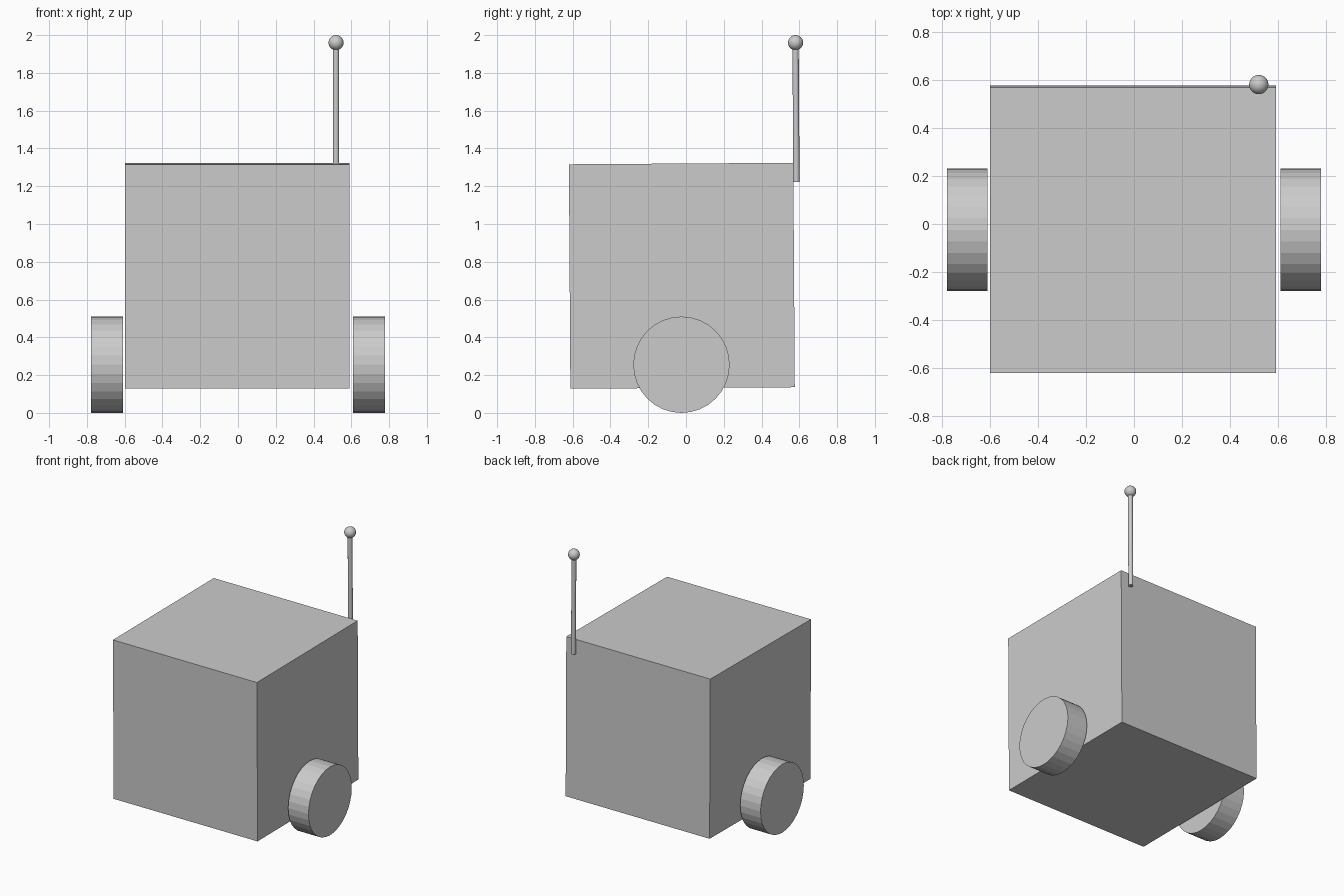
import bpy, math
from mathutils import Vector

if "Cube" in bpy.data.objects:
    bpy.data.objects.remove(bpy.data.objects["Cube"])

TILT = 0.0065  # the whole machine leans very slightly about x

grey = bpy.data.materials.new("plain grey")
grey.diffuse_color = (0.6, 0.6, 0.6, 1)
grey.use_nodes = True
grey.node_tree.nodes["Principled BSDF"].inputs["Base Color"].default_value = grey.diffuse_color


def finish(name, smooth=False):
    ob = bpy.context.object
    ob.name = name
    ob.data.materials.append(grey)
    if smooth:
        bpy.ops.object.shade_smooth_by_angle(angle=math.radians(40))
    return ob


# Cube body
bpy.ops.mesh.primitive_cube_add(size=1.188, location=(-0.004, -0.022, 0.726),
                                rotation=(TILT, 0, 0))
finish("body")

# Pair of wheels, flat sided
for side, label in ((-1, "left"), (1, "right")):
    bpy.ops.mesh.primitive_cylinder_add(vertices=32, radius=0.255, depth=0.168,
                                        location=(side * 0.693, -0.024, 0.255),
                                        rotation=(0, math.pi / 2, 0))
    finish(label + "_wheel")

# Aerial rod on the back right corner
foot, tip = Vector((0.519, 0.5845, 1.222)), Vector((0.519, 0.580, 1.96))
bpy.ops.mesh.primitive_cylinder_add(vertices=32, radius=0.0165, depth=(tip - foot).length,
                                    location=(foot + tip) / 2, rotation=(TILT, 0, 0))
finish("aerial_rod", True)

# Ball on the aerial tip
bpy.ops.mesh.primitive_uv_sphere_add(segments=32, ring_count=16, radius=0.04, location=tip)
finish("aerial_ball", True)
